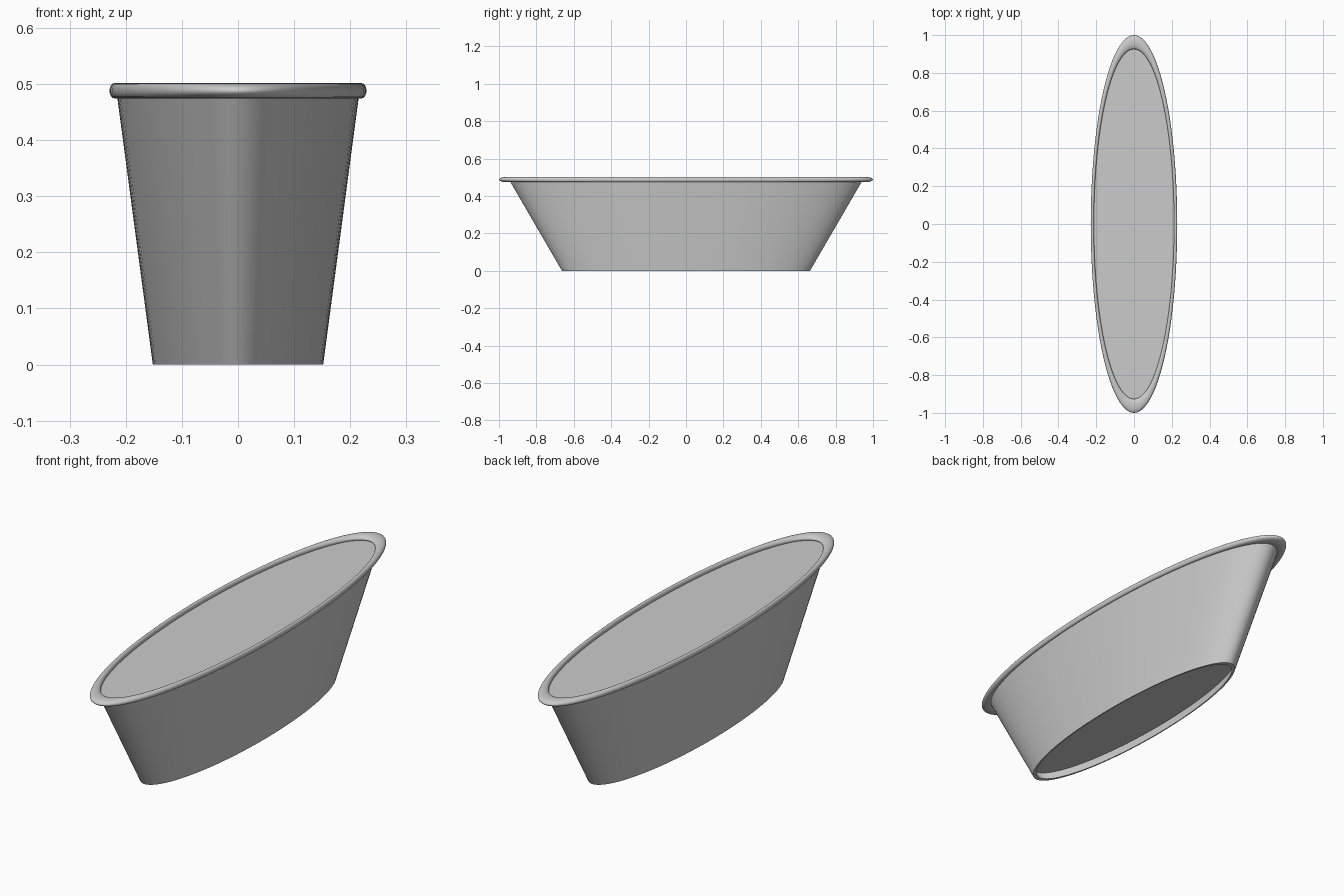
import bpy, bmesh
from math import cos, sin, pi, radians

cube = bpy.data.objects.get("Cube")
if cube:
    bpy.data.objects.remove(cube)

SEGMENTS = 96
HALF_WIDTH, HALF_LENGTH = 0.229, 1.0

grey = bpy.data.materials.new("plain_grey")
grey.use_nodes = True
colour = (0.6, 0.6, 0.6, 1)
grey.diffuse_color = colour
grey.node_tree.nodes["Principled BSDF"].inputs["Base Color"].default_value = colour


def finish(name, bm, smooth=True):
    """Stretch the round part into an oval and turn it into an object."""
    bmesh.ops.scale(bm, vec=(HALF_WIDTH, HALF_LENGTH, 1), verts=bm.verts)
    bmesh.ops.recalc_face_normals(bm, faces=bm.faces)
    mesh = bpy.data.meshes.new(name)
    bm.to_mesh(mesh)
    bm.free()
    mesh.materials.append(grey)
    obj = bpy.data.objects.new(name, mesh)
    bpy.context.collection.objects.link(obj)
    if smooth:
        bpy.ops.object.select_all(action="DESELECT")
        obj.select_set(True)
        bpy.context.view_layer.objects.active = obj
        bpy.ops.object.shade_smooth_by_angle(angle=radians(50))
    return obj


def lathe(name, profile):
    """Revolve a closed (radius, height) profile about the z axis."""
    bm = bmesh.new()
    rings = []
    for i in range(SEGMENTS):
        a = 2 * pi * i / SEGMENTS
        rings.append([bm.verts.new((r * cos(a), r * sin(a), z)) for r, z in profile])
    count = len(profile)
    for i, ring in enumerate(rings):
        after = rings[(i + 1) % SEGMENTS]
        for j in range(count):
            k = (j + 1) % count
            bm.faces.new((ring[j], after[j], after[k], ring[k]))
    return finish(name, bm)


def plate(name, radius, low, high):
    """Flat capped disc between two heights."""
    bm = bmesh.new()
    bmesh.ops.create_cone(bm, cap_ends=True, segments=SEGMENTS,
                          radius1=radius, radius2=radius, depth=high - low)
    bmesh.ops.translate(bm, vec=(0, 0, (low + high) / 2), verts=bm.verts)
    return finish(name, bm)


# Tapered wall, open at both ends
lathe("cup_wall", [(0.663, 0), (0.943, 0.482), (0.922, 0.482), (0.642, 0)])

# Rolled rim around the mouth
lathe("rolled_rim", [(0.963 + 0.037 * cos(2 * pi * i / 20),
                      0.488 + 0.0135 * sin(2 * pi * i / 20)) for i in range(20)])

# Flat surface just below the rim, and the raised base
plate("top_surface", 0.93, 0.474, 0.482)
plate("recessed_base", 0.668, 0.04, 0.05)
